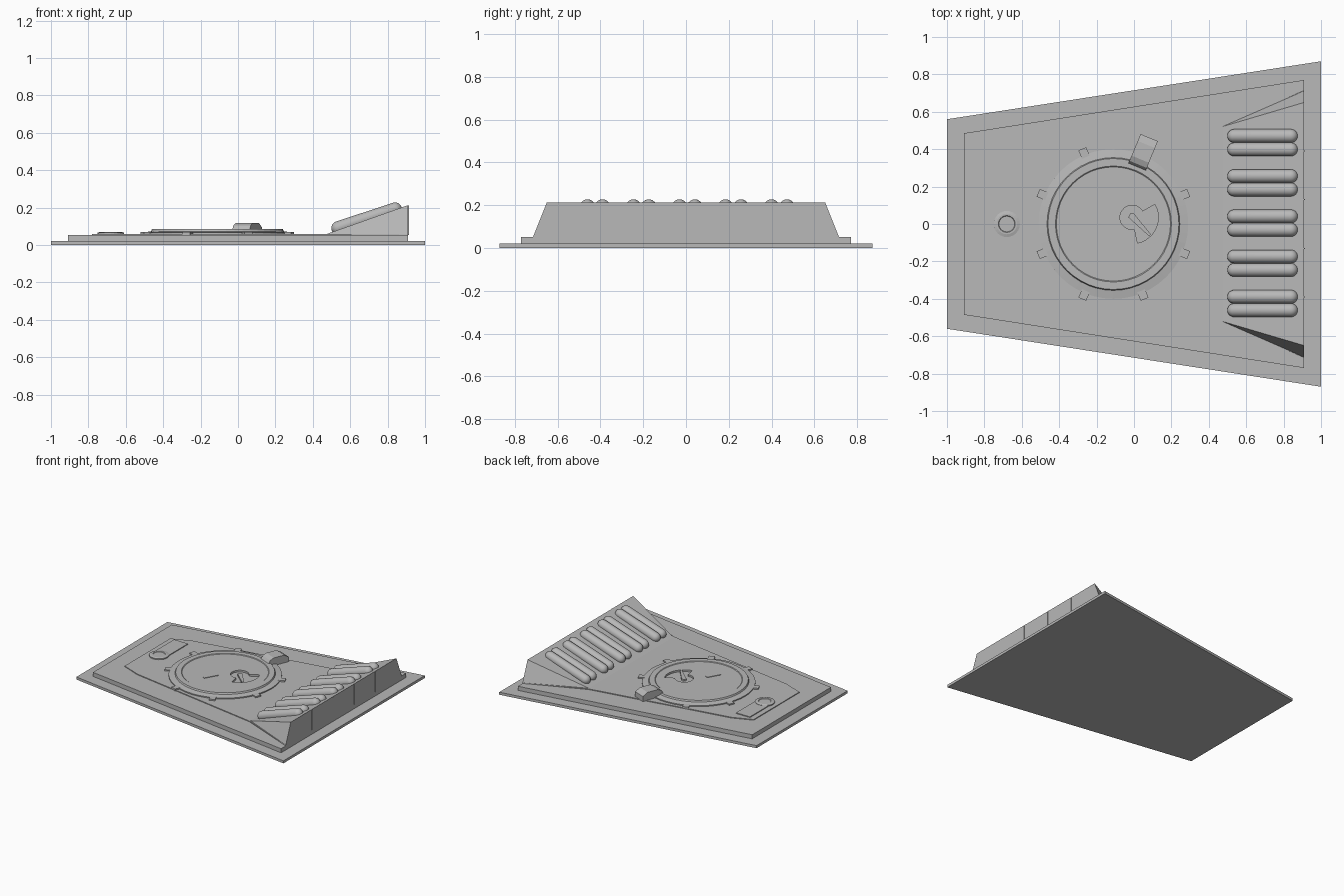
import bpy, bmesh
from math import radians, cos, sin, atan
from mathutils import Matrix, Vector

if "Cube" in bpy.data.objects:
    bpy.data.objects.remove(bpy.data.objects["Cube"])

grey = bpy.data.materials.new("hull_grey")
grey.use_nodes = True
grey.diffuse_color = (0.48, 0.48, 0.48, 1)
grey.node_tree.nodes["Principled BSDF"].inputs["Base Color"].default_value = (0.48, 0.48, 0.48, 1)


def finish(name, bm, smooth=False):
    bmesh.ops.recalc_face_normals(bm, faces=bm.faces)
    mesh = bpy.data.meshes.new(name)
    bm.to_mesh(mesh)
    bm.free()
    mesh.materials.append(grey)
    ob = bpy.data.objects.new(name, mesh)
    bpy.context.collection.objects.link(ob)
    if smooth:
        bpy.ops.object.select_all(action="DESELECT")
        ob.select_set(True)
        bpy.context.view_layer.objects.active = ob
        bpy.ops.object.shade_smooth_by_angle(angle=radians(35))
    return ob


def slab(name, outline, z0, z1):
    """Extrude a plan outline between two heights."""
    bm = bmesh.new()
    face = bm.faces.new([bm.verts.new((x, y, z0)) for x, y in outline])
    top = bmesh.ops.extrude_face_region(bm, geom=[face])
    moved = [v for v in top["geom"] if isinstance(v, bmesh.types.BMVert)]
    bmesh.ops.translate(bm, verts=moved, vec=(0, 0, z1 - z0))
    return finish(name, bm)


def mirrored(half):
    """Close a half outline across the x axis."""
    return half + [(x, -y) for x, y in reversed(half)]


def arc(cx, cy, r, a0, a1, n):
    steps = [radians(a0 + (a1 - a0) * i / n) for i in range(n + 1)]
    return [(cx + r * cos(a), cy + r * sin(a)) for a in steps]


def box_outline(cx, cy, length, width, angle):
    c, s = cos(radians(angle)), sin(radians(angle))
    corners = [(-1, -1), (1, -1), (1, 1), (-1, 1)]
    return [(cx + c * u * length / 2 - s * v * width / 2,
             cy + s * u * length / 2 + c * v * width / 2) for u, v in corners]


def lathe(name, profile, cx, cy, sides):
    bm = bmesh.new()
    rings = [[bm.verts.new((x, y, z)) for x, y in arc(cx, cy, r, 0, 360, sides)[:-1]]
             for r, z in profile]
    for low, high in zip(rings, rings[1:]):
        for i in range(sides):
            j = (i + 1) % sides
            bm.faces.new((low[i], low[j], high[j], high[i]))
    bm.faces.new(rings[0])
    bm.faces.new(rings[-1])
    return finish(name, bm)


# Stepped hull plates
slab("base_plate", mirrored([(-1, 0.56), (1, 0.87)]), 0, 0.02)
slab("upper_plate", mirrored([(-0.91, 0.485), (0.91, 0.77)]), 0.02, 0.052)
slab("deck_panel", mirrored([(-0.78, 0.28), (-0.63, 0.34), (0.47, 0.53), (0.905, 0.71)]),
     0.052, 0.058)

# Rear wedge with sloping triangular cheeks
bm = bmesh.new()
front = [bm.verts.new((0.47, s * 0.52, 0.057)) for s in (-1, 1)]
foot = [bm.verts.new((0.91, s * 0.715, 0.05)) for s in (-1, 1)]
crest = [bm.verts.new((0.91, s * 0.65, 0.213)) for s in (-1, 1)]
bm.faces.new((front[0], front[1], crest[1], crest[0]))
bm.faces.new((foot[0], foot[1], crest[1], crest[0]))
bm.faces.new((front[0], front[1], foot[1], foot[0]))
for i in range(2):
    bm.faces.new((front[i], foot[i], crest[i]))
finish("rear_wedge", bm)

# Narrow seams dividing the wedge's back wall
for i in range(4):
    slab(f"wall_seam_{i + 1}", box_outline(0.911, -0.39 + 0.26 * i, 0.004, 0.006, 0), 0.053, 0.212)

# Five pairs of rounded rods lying on the wedge
tilt = atan(0.33)
rod_len = 0.305 / cos(tilt)
for pair in range(5):
    for side in (-1, 1):
        bm = bmesh.new()
        bmesh.ops.create_uvsphere(bm, u_segments=20, v_segments=12, radius=0.036)
        for v in bm.verts:
            if abs(v.co.z) < 0.0001:
                v.co.z = 0
        # split the sphere at its equator and pull the halves apart
        equator = [e for e in bm.edges if all(v.co.z == 0 for v in e.verts)]
        bmesh.ops.split_edges(bm, edges=equator)
        for f in bm.faces:
            f.tag = f.calc_center_median().z > 0
        upper = {v for f in bm.faces if f.tag for v in f.verts}
        for v in bm.verts:
            v.co.z += rod_len / 2 if v in upper else -rod_len / 2
        bmesh.ops.bridge_loops(bm, edges=[e for e in bm.edges if e.is_boundary])
        y = 0.005 + (pair - 2) * 0.215 + side * 0.036
        place = Matrix.Translation((0.6875, y, 0.141)) @ Matrix.Rotation(radians(90) - tilt, 4, "Y")
        bmesh.ops.transform(bm, matrix=place, verts=bm.verts)
        finish(f"rod_{pair + 1}_{'left' if side > 0 else 'right'}", bm, smooth=True)

# Round hatch with a stepped rim
HX = -0.11
hatch = lathe("round_hatch", [(0.4, 0.053), (0.4, 0.066), (0.355, 0.073), (0.35, 0.084),
                              (0.31, 0.084), (0.305, 0.08)], HX, 0, 48)

# Recess in the hatch: a round well joined to a fan-shaped sweep
KX, KY = -0.01, 0.035
fan = arc(KX, KY, 0.14, -78, 30, 12) + arc(KX, KY, 0.065, 30, 282, 20)
cutter = slab("recess_cutter", fan, 0.066, 0.12)
cut = hatch.modifiers.new("recess", "BOOLEAN")
cut.object = cutter
cut.solver = "EXACT"
cutter.hide_render = True
bpy.context.view_layer.objects.active = hatch
bpy.ops.object.modifier_apply(modifier=cut.name)
bpy.data.objects.remove(cutter)

# Handle in the recess and small grip bar on the hatch
slab("recess_handle", [(-0.03, 0.035), (0.08, -0.065), (0.09, -0.055), (0.0, 0.055), (-0.02, 0.055)],
     0.065, 0.08)
slab("grip_bar", box_outline(-0.155, -0.115, 0.11, 0.022, 60), 0.078, 0.084)

# Locking lugs around the hatch
for i in range(8):
    a = 22.5 + 45 * i
    c, s = cos(radians(a)), sin(radians(a))
    slab(f"lug_{i + 1}", box_outline(HX + 0.41 * c, 0.41 * s, 0.05, 0.045, a), 0.053, 0.068)

# Hinge block: side profile swept across its width, set along the hatch radius
bm = bmesh.new()
profile = [(0.33, 0.082), (0.345, 0.105), (0.375, 0.118), (0.46, 0.118), (0.5, 0.095), (0.5, 0.055),
           (0.4, 0.055)]
face = bm.faces.new([bm.verts.new((r, -0.05, z)) for r, z in profile])
out = bmesh.ops.extrude_face_region(bm, geom=[face])
bmesh.ops.translate(bm, vec=(0, 0.1, 0),
                    verts=[v for v in out["geom"] if isinstance(v, bmesh.types.BMVert)])
bmesh.ops.transform(bm, verts=bm.verts,
                    matrix=Matrix.Translation((HX, 0, 0)) @ Matrix.Rotation(radians(67.5), 4, "Z"))
finish("hinge_block", bm)

# Access plate with a round cap near the narrow end
slab("access_plate", [(-0.74, 0), (-0.62, 0), (-0.62, 0.27), (-0.74, 0.27)], 0.055, 0.064)
lathe("access_cap", [(0.07, 0.055), (0.07, 0.066), (0.055, 0.07), (0.045, 0.07), (0.042, 0.066)],
      -0.68, 0, 24)
